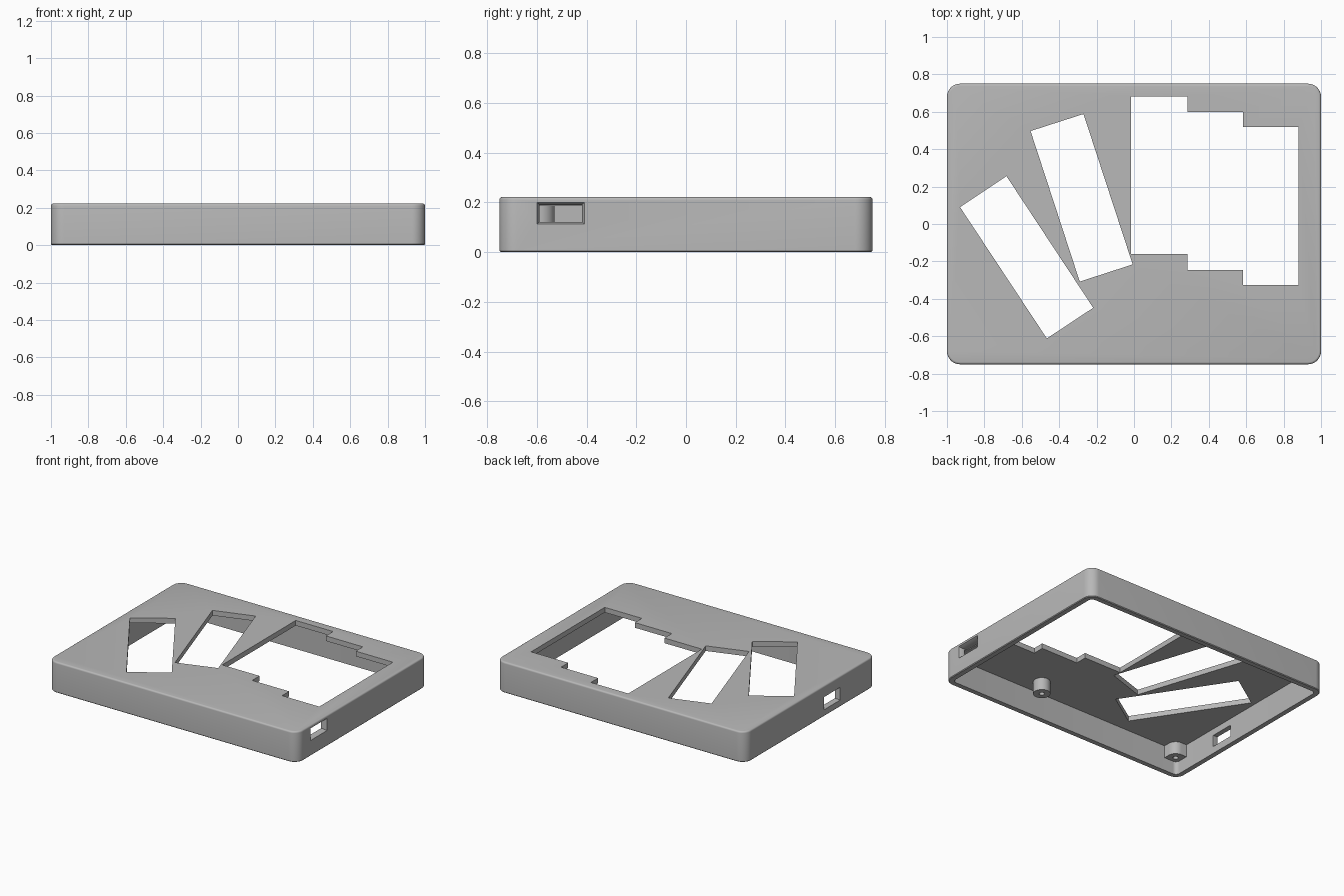
import bpy, bmesh, math
from mathutils import Matrix

if "Cube" in bpy.data.objects:
    bpy.data.objects.remove(bpy.data.objects["Cube"])

H, WALL, CEIL = 0.222, 0.04, 0.185

grey = bpy.data.materials.new("plain_grey")
grey.diffuse_color = (0.48, 0.48, 0.48, 1)
grey.use_nodes = True
grey.node_tree.nodes["Principled BSDF"].inputs["Base Color"].default_value = grey.diffuse_color


def rounded_rect(hx, hy, r, seg=10):
    pts = []
    for i, (sx, sy) in enumerate([(1, 1), (-1, 1), (-1, -1), (1, -1)]):
        for k in range(seg + 1):
            a = math.pi / 2 * (i + k / seg)
            pts.append((sx * (hx - r) + r * math.cos(a), sy * (hy - r) + r * math.sin(a)))
    return pts


def loft(name, rings):
    """Closed solid through a stack of (outline, z) rings."""
    bm = bmesh.new()
    loops = [[bm.verts.new((x, y, z)) for x, y in pts] for pts, z in rings]
    n = len(loops[0])
    for a, b in zip(loops, loops[1:]):
        for i in range(n):
            j = (i + 1) % n
            bm.faces.new((a[i], a[j], b[j], b[i]))
    bm.faces.new(loops[0][::-1])
    bm.faces.new(loops[-1])
    bmesh.ops.recalc_face_normals(bm, faces=bm.faces)
    me = bpy.data.meshes.new(name)
    bm.to_mesh(me)
    bm.free()
    ob = bpy.data.objects.new(name, me)
    me.materials.append(grey)
    bpy.context.collection.objects.link(ob)
    return ob


def prism(name, pts, z0, z1):
    return loft(name, [(pts, z0), (pts, z1)])


def boolean(target, tool, op='DIFFERENCE'):
    tool.hide_render = True
    m = target.modifiers.new("bool", 'BOOLEAN')
    m.operation, m.object, m.solver = op, tool, 'EXACT'
    bpy.ops.object.select_all(action='DESELECT')
    bpy.context.view_layer.objects.active = target
    target.select_set(True)
    bpy.ops.object.modifier_apply(modifier=m.name)
    bpy.data.objects.remove(tool)


def circle(x, y, r, n=32):
    return [(x + r * math.cos(2 * math.pi * i / n), y + r * math.sin(2 * math.pi * i / n))
            for i in range(n)]


# Outer shell with a softly rounded top edge and slightly eased bottom edge
f = 0.012
rings = [(rounded_rect(0.995, 0.745, 0.065), 0), (rounded_rect(1, 0.75, 0.07), 0.005)]
for k in range(5):
    a = math.pi / 2 * k / 4
    d = f * (1 - math.cos(a))
    rings.append((rounded_rect(1 - d, 0.75 - d, 0.07 - d), H - f + f * math.sin(a)))
case = loft("case_cover", rings)

# Hollow the underside
boolean(case, prism("cavity", rounded_rect(1 - WALL, 0.75 - WALL, 0.03), -0.1, CEIL))

# Openings in the top plate: stepped key field and two tilted key columns
stepped = [(-.015, .683), (.285, .683), (.285, .6), (.582, .6), (.582, .518), (.88, .518),
           (.88, -.326), (.582, -.326), (.582, -.245), (.285, -.245), (.285, -.16), (-.015, -.16)]
inner_column = [(-.553, .497), (-.27, .588), (-.007, -.216), (-.29, -.308)]
outer_column = [(-.93, .09), (-.682, .256), (-.218, -.448), (-.466, -.612)]
for pts in (stepped, inner_column, outer_column):
    boolean(case, prism("key_opening", pts, 0.16, 0.4))

# Cable ports: tapered prisms laid along x through each side wall


def port(side, yc, zc, hy, hz, taper):
    def rect(s):
        return [(-hz + s, -hy + s), (hz - s, -hy + s), (hz - s, hy - s), (-hz + s, hy - s)]
    tool = loft("port_cutter", [(rect(taper), -0.06), (rect(taper), -0.02), (rect(0), 0.0), (rect(0), 0.06)])
    tool.data.transform(Matrix.Rotation(math.pi / 2, 4, 'Y'))
    if side < 0:
        tool.data.transform(Matrix.Rotation(math.pi, 4, 'Z'))
    tool.data.transform(Matrix.Translation((side, yc, zc)))
    boolean(case, tool)


port(1, -0.504, 0.156, 0.095, 0.044, 0.01)
port(-1, -0.245, 0.094, 0.093, 0.046, 0.004)

# Screw bosses under the top plate; corner ones are filled out to the walls
R, ZB = 0.057, 0.095
for x, y, corner in [(.3, -.585, False), (-.915, -.665, True), (-.915, .665, True), (.915, .665, True)]:
    boss = prism("screw_boss", circle(x, y, R), ZB, CEIL + 0.01)
    if corner:
        sx, sy = math.copysign(1, x), math.copysign(1, y)
        ex, ey = sx * 0.975, sy * 0.725
        for (x0, x1), (y0, y1) in [((x, ex), (y - sy * R, ey)), ((x - sx * R, ex), (y, ey))]:
            boolean(boss, prism("fill", [(x0, y0), (x1, y0), (x1, y1), (x0, y1)], ZB, CEIL + 0.01), 'UNION')
    boolean(boss, prism("screw_hole", circle(x, y, 0.018, 20), 0, CEIL - 0.01))

# Shading: smooth curves, crisp edges
bpy.ops.object.select_all(action='SELECT')
bpy.context.view_layer.objects.active = case
bpy.ops.object.shade_smooth_by_angle(angle=math.radians(30))
